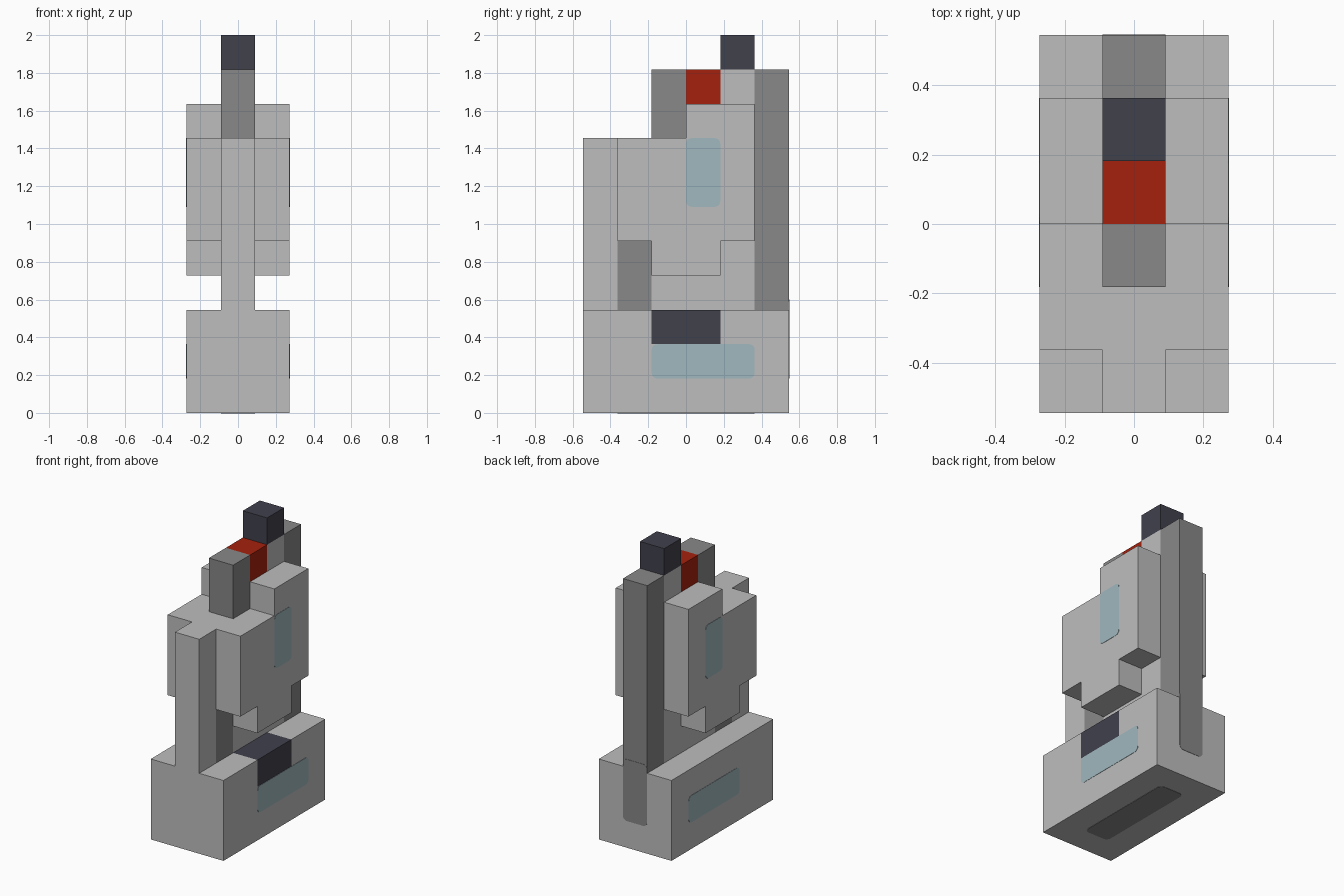
import bpy
import bmesh
from mathutils import Vector

U = 2 / 11      # one building block
T = 0.002       # thickness of painted panels
RADIUS = 0.03   # corner radius of painted panels

if "Cube" in bpy.data.objects:
    bpy.data.objects.remove(bpy.data.objects["Cube"])


def material(name, colour):
    mat = bpy.data.materials.new(name)
    mat.use_nodes = True
    mat.diffuse_color = (*colour, 1)
    bsdf = next(n for n in mat.node_tree.nodes if n.type == "BSDF_PRINCIPLED")
    bsdf.inputs["Base Color"].default_value = (*colour, 1)
    return mat


LIGHT = material("light grey", (0.515, 0.515, 0.515))
DARK = material("dark grey", (0.246, 0.246, 0.246))
NAVY = material("dark navy", (0.052, 0.052, 0.073))
RED = material("red", (0.376, 0.015, 0.0044))
BLUE = material("pale blue", (0.352, 0.479, 0.521))


def finish(name, bm, mat):
    bmesh.ops.recalc_face_normals(bm, faces=bm.faces[:])
    mesh = bpy.data.meshes.new(name)
    bm.to_mesh(mesh)
    bm.free()
    mesh.materials.append(mat)
    obj = bpy.data.objects.new(name, mesh)
    bpy.context.collection.objects.link(obj)
    return obj


def box_mesh(low, high):
    bm = bmesh.new()
    bmesh.ops.create_cube(bm, size=1)
    low, high = Vector(low), Vector(high)
    for v in bm.verts:
        v.co = (low + high) / 2 + v.co * (high - low)
    return bm


def box(name, x, y, z, mat):
    """Block spanning ranges given in block units."""
    low, high = zip(x, y, z)
    return finish(name, box_mesh(Vector(low) * U, Vector(high) * U), mat)


def prism(name, outline, x, mat):
    """Side outline of (y, z) points, extruded across x."""
    bm = bmesh.new()
    face = bm.faces.new([bm.verts.new((x[0] * U, y * U, z * U)) for y, z in outline])
    new = bmesh.ops.extrude_face_region(bm, geom=[face])["geom"]
    verts = [g for g in new if isinstance(g, bmesh.types.BMVert)]
    bmesh.ops.translate(bm, verts=verts, vec=((x[1] - x[0]) * U, 0, 0))
    return finish(name, bm, mat)


def panel(name, x, y, z, axis, outward, mat):
    """Thin rounded panel lying on a surface; the axis range is one value."""
    low, high = (list(Vector(c) * U) for c in zip(x, y, z))
    low[axis] -= T
    high[axis] += T
    if outward > 0:
        low[axis] += T / 2
    else:
        high[axis] -= T / 2
    bm = box_mesh(low, high)
    corners = []
    for e in bm.edges:
        d = e.verts[1].co - e.verts[0].co
        if abs(d[axis]) > 0.9 * d.length:
            corners.append(e)
    bmesh.ops.bevel(bm, geom=corners, offset=RADIUS, offset_type="OFFSET",
                    segments=4, profile=0.5, affect="EDGES")
    return finish(name, bm, mat)


MID = (-0.5, 0.5)

# Base, with a pocket cut in its left upper edge for the dark insert
base = box("base", (-1.5, 1.5), (-3, 3), (0, 3), LIGHT)
cutter = box("pocket_cutter", (0.5, 2), (-1, 1), (2, 4), LIGHT)
cutter.hide_render = True
cut = base.modifiers.new("pocket", "BOOLEAN")
cut.operation = "DIFFERENCE"
cut.solver = "EXACT"
cut.object = cutter
bpy.context.view_layer.objects.active = base
bpy.ops.object.modifier_apply(modifier=cut.name)
bpy.data.objects.remove(cutter)
box("base_insert", (0.5, 1.5), (-1, 1), (2, 3), NAVY)

# Central body with the front post
prism("central_body", [(-3, 3), (-2, 3), (-2, 5), (-1, 5), (-1, 3), (2, 3),
                       (2, 10), (1, 10), (1, 9), (0, 9), (0, 8), (-3, 8)], MID, LIGHT)
box("lower_support", MID, (-2, -1), (3, 5), DARK)
box("back_post", MID, (2, 3), (3, 10), DARK)

# Blocks on the top
box("front_top_block", MID, (-1, 0), (8, 10), DARK)
box("red_top_block", MID, (0, 1), (9, 10), RED)
box("peak_block", MID, (1, 2), (10, 11), NAVY)

# Stepped sides with pale panels, mirrored
side_outline = [(-2, 5), (-1, 5), (-1, 4), (1, 4), (1, 5), (2, 5),
                (2, 9), (0, 9), (0, 8), (-2, 8)]
for side, s in (("left", 1), ("right", -1)):
    prism(side + "_side", side_outline, (0.5 * s, 1.5 * s), LIGHT)
    face = (1.5 * s, 1.5 * s)
    panel(side + "_side_panel", face, (0, 1), (6, 8), 0, s, BLUE)
    panel(side + "_base_panel", face, (-1, 2), (1, 2), 0, s, BLUE)

# Dark panels on the back and underside of the base
panel("back_strip", MID, (3, 3), (1, 3.3), 1, 1, DARK)
panel("underside_panel", MID, (-2, 2), (0, 0), 2, -1, DARK)
